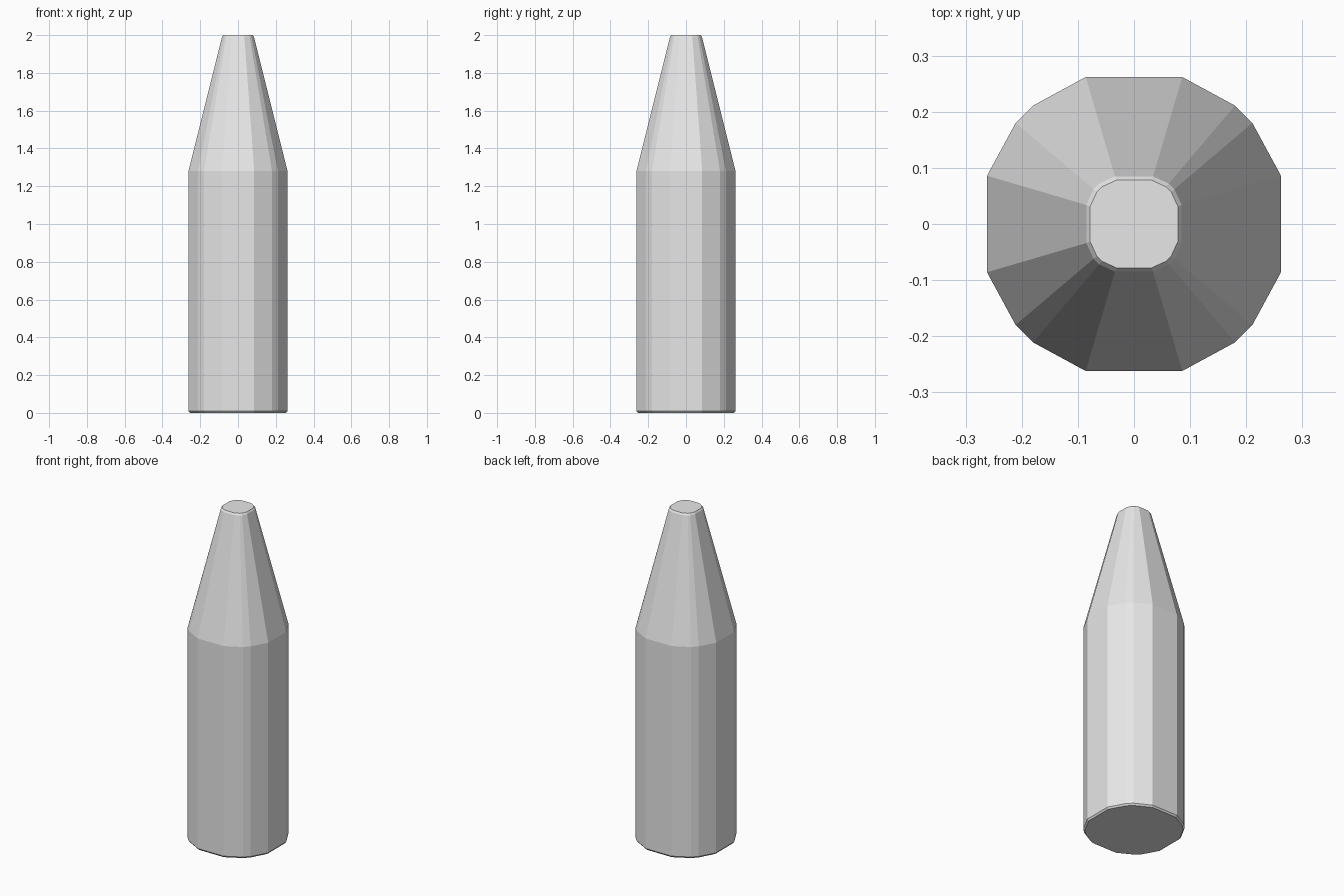
import bpy
import bmesh

cube = bpy.data.objects.get("Cube")
if cube:
    bpy.data.objects.remove(cube, do_unlink=True)

# Plain grey material
grey = bpy.data.materials.new("light_grey")
grey.use_nodes = True
colour = (0.8, 0.8, 0.8, 1)
grey.diffuse_color = colour
grey.node_tree.nodes["Principled BSDF"].inputs["Base Color"].default_value = colour


def outline(corner):
    """Turn one quarter of the cross-section into the whole closed outline."""
    points = []
    for _ in range(4):
        points += corner
        corner = [(-y, x) for x, y in corner]
    return points


def scaled(points, factor):
    return [(x * factor, y * factor) for x, y in points]


# Cross-sections: chamfered square body and its small tip
body = outline([(0.262, 0.086), (0.211, 0.180), (0.180, 0.211), (0.086, 0.262)])
tip = outline([(0.085, 0.034), (0.072, 0.062), (0.062, 0.072), (0.034, 0.085)])

# Rings from the base up, with narrow bevels at both ends
levels = [
    (0.0, scaled(body, 0.97)),
    (0.01, body),
    (1.28, body),
    (1.99, tip),
    (2.0, scaled(tip, 0.92)),
]

bm = bmesh.new()
rings = [[bm.verts.new((x, y, z)) for x, y in points] for z, points in levels]
count = len(body)
for lower, upper in zip(rings, rings[1:]):
    for i in range(count):
        j = (i + 1) % count
        bm.faces.new((lower[i], lower[j], upper[j], upper[i]))
bm.faces.new(list(reversed(rings[0])))
bm.faces.new(rings[-1])
bmesh.ops.recalc_face_normals(bm, faces=bm.faces)

mesh = bpy.data.meshes.new("tapered_peg")
bm.to_mesh(mesh)
bm.free()
mesh.materials.append(grey)
peg = bpy.data.objects.new("tapered_peg", mesh)
bpy.context.collection.objects.link(peg)
